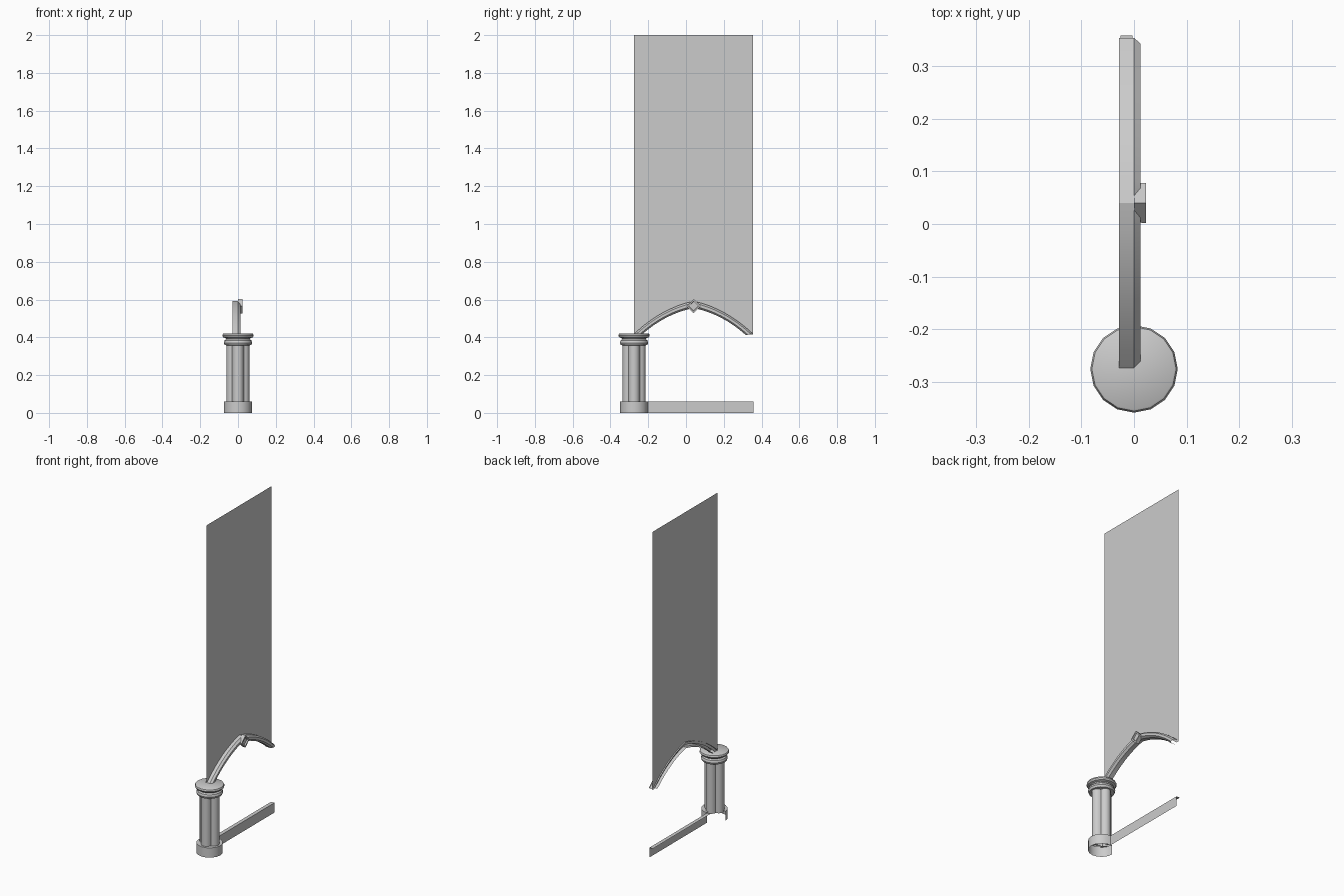
import bpy, math
from math import sin, cos, pi, radians

if "Cube" in bpy.data.objects:
    bpy.data.objects.remove(bpy.data.objects["Cube"])

CY = -0.275      # column centre in y
AY = 0.04        # arch apex in y
WX = -0.02       # wall plane in x


def make(name, verts, faces, angle=35):
    me = bpy.data.meshes.new(name)
    me.from_pydata(verts, [], faces)
    me.update()
    for p in me.polygons:
        p.use_smooth = True
    me.set_sharp_from_angle(angle=radians(angle))
    ob = bpy.data.objects.new(name, me)
    bpy.context.collection.objects.link(ob)
    return ob


def bridge(rings, closed):
    """Quads between successive rings of equal length."""
    n = len(rings[0])
    verts = [v for r in rings for v in r]
    faces = []
    for i in range(len(rings) - 1):
        for j in range(n if closed else n - 1):
            k = (j + 1) % n
            faces.append((i * n + j, i * n + k, (i + 1) * n + k, (i + 1) * n + j))
    return verts, faces


def lathe(name, profile, start, sweep, segs):
    full = sweep >= 360
    count = segs if full else segs + 1
    rings = [[(r * cos(radians(start + sweep * j / segs)),
               CY + r * sin(radians(start + sweep * j / segs)), z)
              for j in range(count)] for r, z in profile]
    verts, faces = bridge(rings, full)
    if full:
        faces.append(tuple(range(len(verts) - count, len(verts))))
        faces.append(tuple(reversed(range(count))))
    return make(name, verts, faces)


# column base: three-quarter ring, open towards the inner wall corner
lathe("column_base", [(0.074, 0), (0.074, 0.06), (0.05, 0.06)], -180, 270, 12)

# capital: rounded lower ring, neck and wide upper slab
lathe("column_capital",
      [(0.058, 0.357), (0.070, 0.359), (0.075, 0.371), (0.071, 0.384),
       (0.063, 0.390), (0.066, 0.396), (0.078, 0.400), (0.083, 0.409),
       (0.080, 0.418), (0.077, 0.42)], 0, 360, 16)

# shaft: two stacked four-lobed drums
R = 0.0305
outline = []
for k in range(4):
    d = k * pi / 2
    for i in range(6):
        a = d - pi / 2 + pi * i / 6
        outline.append((R * cos(d) + R * cos(a), CY + R * sin(d) + R * sin(a)))
for name, z0, z1 in (("shaft_lower", 0.05, 0.217), ("shaft_upper", 0.217, 0.36)):
    v, f = bridge([[(x, y, z) for x, y in outline] for z in (z0, z1)], True)
    make(name, v, f, 40)

# skirting strip with a top ledge
v, f = bridge([[(-0.003, y, 0), (-0.003, y, 0.06), (-0.026, y, 0.06)]
               for y in (CY + 0.074, 0.358)], False)
make("skirting", v, f)


# arch curves: (offset from apex, height) for one half, mirrored for the other
def bez(p, c, q, t):
    return tuple((1 - t) ** 2 * a + 2 * t * (1 - t) * b + t * t * d
                 for a, b, d in zip(p, c, q))


def half(t):
    outer = bez((0.313, 0.42), (0.17, 0.555), (0, 0.592), t)
    inner = bez((0.277, 0.412), (0.15, 0.525), (0, 0.555), t)
    return outer, inner


N = 8
stations = [(-1, half(i / N)) for i in range(N + 1)]
stations += [(1, half(i / N)) for i in range(N - 1, -1, -1)]


def point(station, u, x):
    s, (o, i) = station
    return (x, AY + s * (i[0] + (o[0] - i[0]) * u), i[1] + (o[1] - i[1]) * u)


# arch moulding with a chamfered front
section = [(0, -0.028), (0, 0.0), (0.28, 0.012), (0.72, 0.012), (1, 0.0), (1, -0.028)]
v, f = bridge([[point(st, u, x) for u, x in section] for st in stations], False)
make("arch_moulding", v, f, 25)

# wall: lower panel follows the arch, upper panel is plain
Y0, Y1 = CY, 0.355
low = [point(st, 0.5, WX) for st in stations]
low = [(WX, Y0, 0.415)] + low + [(WX, Y1, 0.415)]
v, f = bridge([low, [(WX, p[1], 0.8) for p in low]], False)
make("wall_lower", v, f)
make("wall_upper", [(WX, Y0, 0.8), (WX, Y1, 0.8), (WX, Y1, 2), (WX, Y0, 2)], [(0, 1, 2, 3)])

# diamond keystone with a recessed face
rings = [[(x, AY + r * cos(k * pi / 2), 0.565 + r * sin(k * pi / 2)) for k in range(4)]
         for r, x in ((0.037, 0.0), (0.038, 0.023), (0.027, 0.023), (0.025, 0.015))]
v, f = bridge(rings, True)
f.append((12, 13, 14, 15))
make("keystone", v, f, 20)
